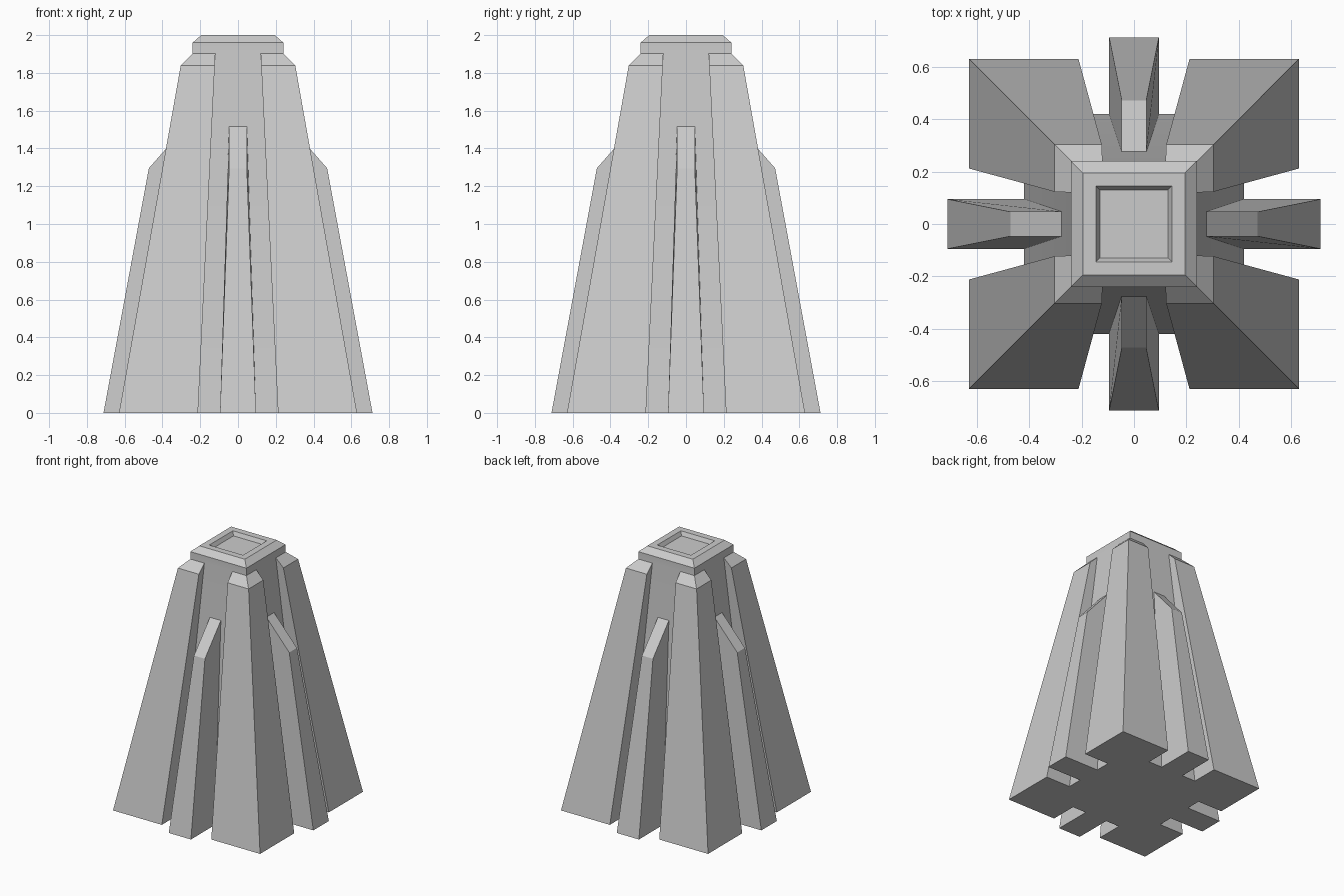
import bpy, bmesh, math
from mathutils import Matrix

if "Cube" in bpy.data.objects:
    bpy.data.objects.remove(bpy.data.objects["Cube"])


def loft(name, rings):
    """Skin a stack of same-sized vertex rings and close both ends."""
    bm = bmesh.new()
    loops = [[bm.verts.new(p) for p in ring] for ring in rings]
    for lo, hi in zip(loops, loops[1:]):
        n = len(lo)
        for i in range(n):
            bm.faces.new((lo[i], lo[(i + 1) % n], hi[(i + 1) % n], hi[i]))
    bm.faces.new(loops[0][::-1])
    bm.faces.new(loops[-1])
    bmesh.ops.recalc_face_normals(bm, faces=bm.faces)
    mesh = bpy.data.meshes.new(name)
    bm.to_mesh(mesh)
    bm.free()
    obj = bpy.data.objects.new(name, mesh)
    bpy.context.collection.objects.link(obj)
    return obj


def square(lo, hi, z):
    return [(lo, lo, z), (hi, lo, z), (hi, hi, z), (lo, hi, z)]


def four_around(name, rings):
    """Repeat a part at quarter turns about the vertical axis."""
    for i in range(4):
        obj = loft(f"{name}_{i + 1}", rings)
        obj.data.transform(Matrix.Rotation(i * math.pi / 2, 4, 'Z'))


# Tapered core with chamfered cap and a shallow square recess on top
levels = [(0.42, 0), (0.24, 1.905), (0.24, 1.96), (0.195, 2.0),
          (0.145, 2.0), (0.13, 1.97)]
core = loft("tapered_core", [square(-r, r, z) for r, z in levels])
bpy.context.view_layer.objects.active = core
core.select_set(True)
bpy.ops.object.shade_smooth_by_angle(angle=math.radians(20))

# Corner pillars, chamfered at the top where they meet the cap
four_around("corner_pillar", [square(0.212, 0.63, 0),
                              square(0.123, 0.303, 1.84),
                              square(0.12, 0.238, 1.905)])

# Narrow buttress fins between pillars: (distance out, height, half width)
fin = [(0.41, 0, 0.095), (0.712, 0, 0.095),
       (0.472, 1.295, 0.047), (0.274, 1.52, 0.047)]
four_around("buttress_fin", [[(d, s * w, z) for d, z, w in fin]
                             for s in (-1, 1)])
